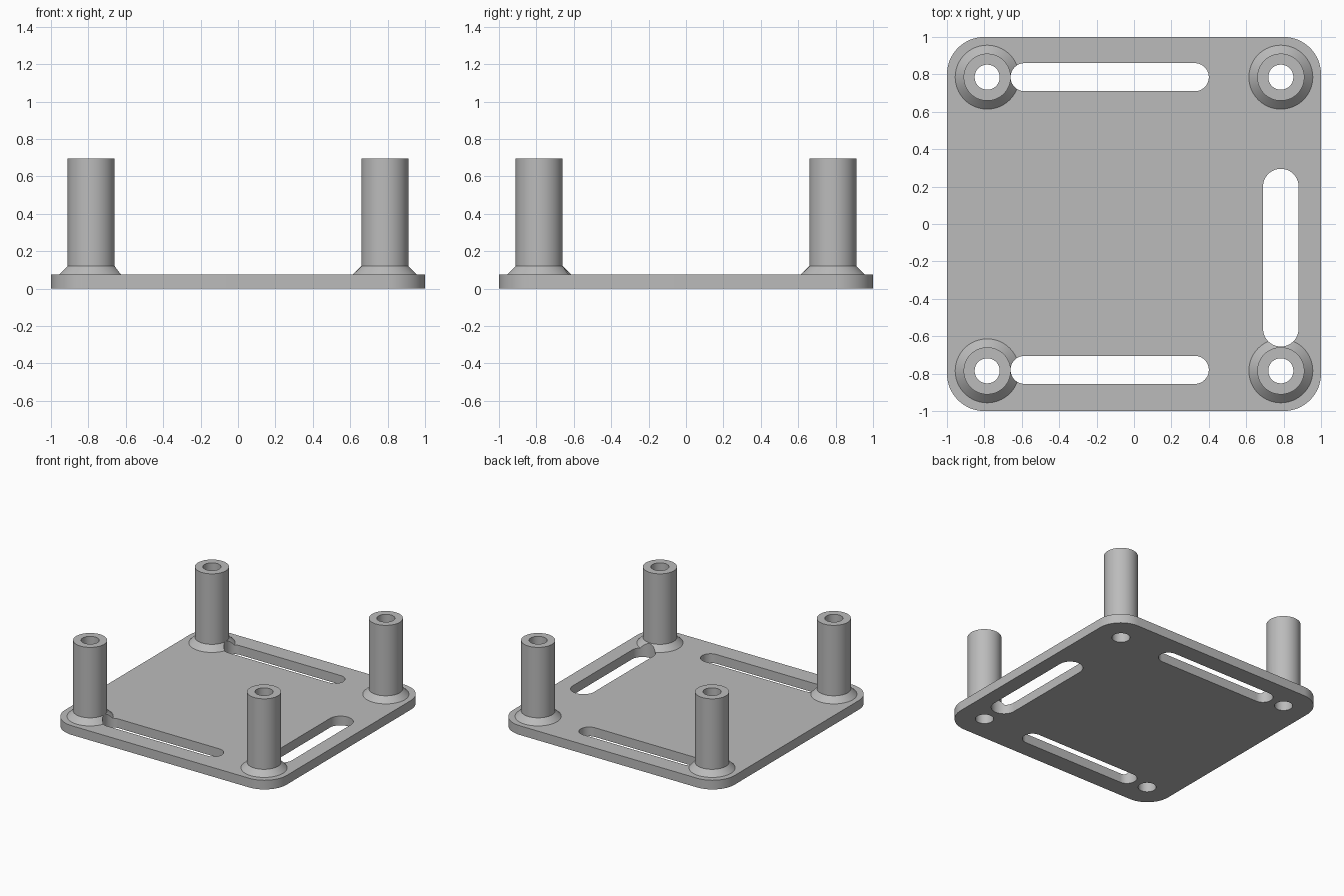
import bpy
import bmesh
from math import sin, cos, pi, radians

cube = bpy.data.objects.get("Cube")
if cube:
    bpy.data.objects.remove(cube, do_unlink=True)

PLATE_TOP, POST_TOP = 0.075, 0.695
POST_POS = 0.785
POST_R, FOOT_R, BORE_R = 0.126, 0.171, 0.067
CORNER_R = 0.2

grey = bpy.data.materials.new("plain grey")
grey.use_nodes = True
colour = (0.5, 0.5, 0.5, 1)
grey.diffuse_color = colour
grey.node_tree.nodes["Principled BSDF"].inputs["Base Color"].default_value = colour


def add_object(name, bm):
    bmesh.ops.recalc_face_normals(bm, faces=bm.faces)
    mesh = bpy.data.meshes.new(name)
    bm.to_mesh(mesh)
    bm.free()
    mesh.materials.append(grey)
    obj = bpy.data.objects.new(name, mesh)
    bpy.context.collection.objects.link(obj)
    return obj


def rounded_slab(name, x0, x1, y0, y1, r, z0, z1, steps=16):
    """Extruded rectangle with rounded corners; also makes the slots."""
    bm = bmesh.new()
    corners = [(x1 - r, y1 - r), (x0 + r, y1 - r), (x0 + r, y0 + r), (x1 - r, y0 + r)]
    verts = []
    for q, (cx, cy) in enumerate(corners):
        for i in range(steps + 1):
            a = (q + i / steps) * pi / 2
            verts.append(bm.verts.new((cx + r * cos(a), cy + r * sin(a), z0)))
    bmesh.ops.remove_doubles(bm, verts=verts, dist=1e-5)
    face = bm.faces.new(list(bm.verts))
    top = bmesh.ops.extrude_face_region(bm, geom=[face])["geom"]
    moved = [v for v in top if isinstance(v, bmesh.types.BMVert)]
    bmesh.ops.translate(bm, verts=moved, vec=(0, 0, z1 - z0))
    return add_object(name, bm)


def turned(name, profile, x, y, segments=64):
    """Closed solid of revolution from (radius, z) rings."""
    bm = bmesh.new()
    rings = [[bm.verts.new((x + r * cos(2 * pi * i / segments),
                            y + r * sin(2 * pi * i / segments), z))
              for i in range(segments)] for r, z in profile]
    for low, high in zip(rings, rings[1:]):
        for i in range(segments):
            j = (i + 1) % segments
            bm.faces.new((low[i], low[j], high[j], high[i]))
    bm.faces.new(rings[0])
    bm.faces.new(rings[-1])
    return add_object(name, bm)


def combine(target, tool, operation):
    mod = target.modifiers.new(tool.name, 'BOOLEAN')
    mod.operation = operation
    mod.solver = 'EXACT'
    mod.object = tool
    bpy.context.view_layer.objects.active = target
    bpy.ops.object.modifier_apply(modifier=mod.name)
    bpy.data.objects.remove(tool, do_unlink=True)


# Base plate with rounded corners
plate = rounded_slab("standoff_plate", -1, 1, -1, 1, CORNER_R, 0, PLATE_TOP)
spots = [(sx * POST_POS, sy * POST_POS) for sx in (-1, 1) for sy in (-1, 1)]

# Posts with flared feet, sunk into the plate
slope = FOOT_R - POST_R
post_profile = [(FOOT_R, PLATE_TOP / 2), (FOOT_R, PLATE_TOP),
                (POST_R, PLATE_TOP + slope), (POST_R, POST_TOP)]
for x, y in spots:
    combine(plate, turned("post", post_profile, x, y), 'UNION')

# Slots, which also bite into the feet
slots = [(-0.66, 0.4, 0.71, 0.86, 0.0749),
         (-0.66, 0.4, -0.855, -0.705, 0.0749),
         (0.69, 0.88, -0.655, 0.295, 0.0949)]
for x0, x1, y0, y1, r in slots:
    combine(plate, rounded_slab("slot", x0, x1, y0, y1, r, -0.1, 0.2), 'DIFFERENCE')

# Bores through posts and plate
for x, y in spots:
    bore = turned("bore", [(BORE_R, -0.1), (BORE_R, POST_TOP + 0.1)], x, y)
    combine(plate, bore, 'DIFFERENCE')

# Smooth round walls, crisp edges
bpy.ops.object.select_all(action='DESELECT')
plate.select_set(True)
bpy.context.view_layer.objects.active = plate
bpy.ops.object.shade_smooth_by_angle(angle=radians(30))
